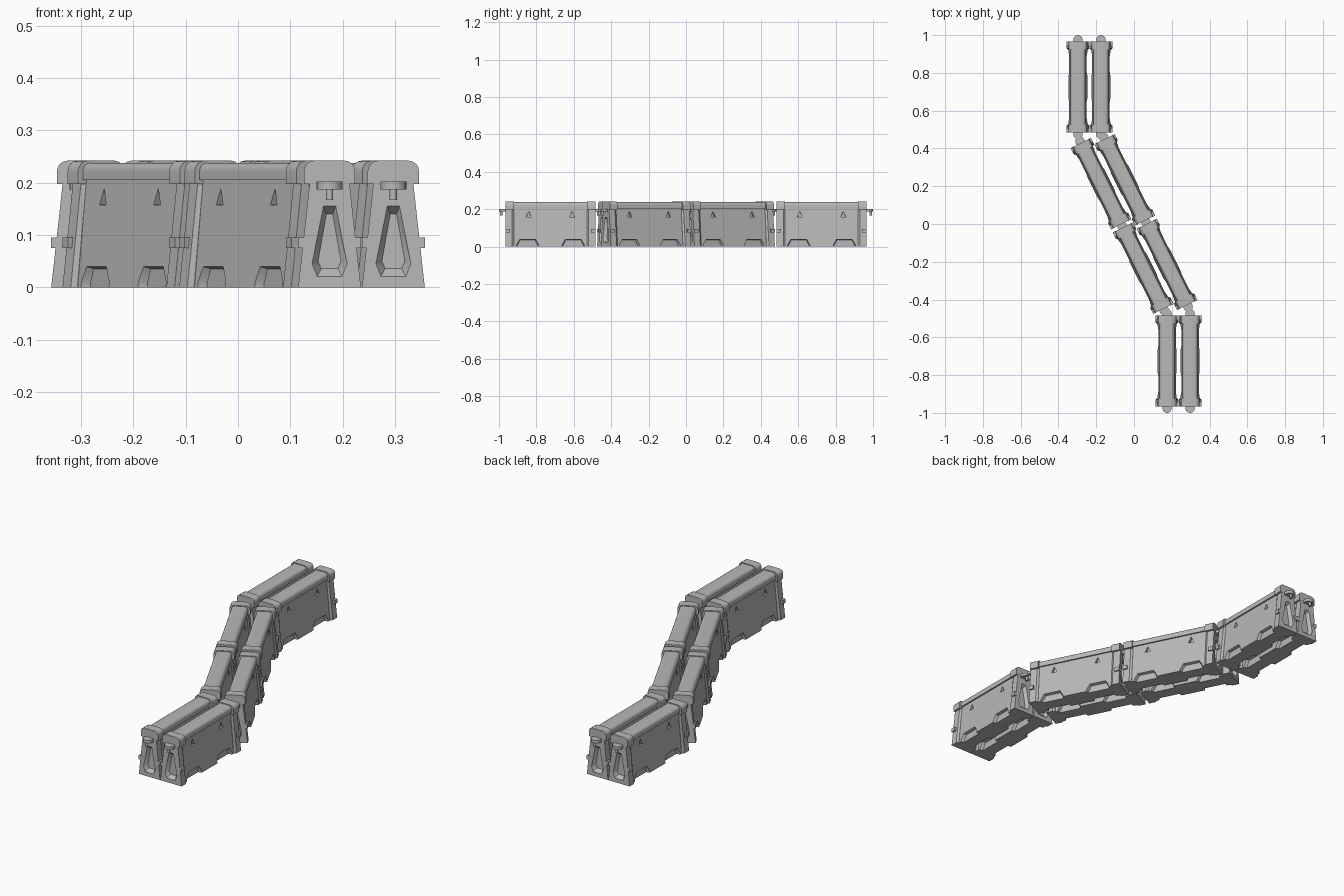
import bpy, bmesh, math
from mathutils import Matrix, Vector

cube = bpy.data.objects.get("Cube")
if cube:
    bpy.data.objects.remove(cube, do_unlink=True)

grey = bpy.data.materials.new("concrete grey")
grey.use_nodes = True
COLOUR = (0.48, 0.48, 0.48, 1)
grey.diffuse_color = COLOUR
grey.node_tree.nodes["Principled BSDF"].inputs["Base Color"].default_value = COLOUR

HALF, POST = 0.24, 0.045          # half length of a barrier, end post length


def loft(bm, first, second):
    """Closed solid between two matching rings of 3D points."""
    a = [bm.verts.new(p) for p in first]
    b = [bm.verts.new(p) for p in second]
    n = len(a)
    bm.faces.new(a)
    bm.faces.new(b[::-1])
    for i in range(n):
        j = (i + 1) % n
        bm.faces.new((a[j], a[i], b[i], b[j]))


def extrude_y(bm, profile, y0, y1):
    loft(bm, [(x, y0, z) for x, z in profile], [(x, y1, z) for x, z in profile])


def rounded_top(half, low, high, radius):
    """Cross-section with two rounded upper corners."""
    pts = [(-half, low), (half, low)]
    for cx, start in ((half - radius, 0), (radius - half, 90)):
        for k in range(5):
            a = math.radians(start + 22.5 * k)
            pts.append((cx + radius * math.cos(a), high - radius + radius * math.sin(a)))
    return pts


def slope(low_half, high_half, high):
    return [(-low_half, 0), (low_half, 0), (high_half, high), (-high_half, high)]


def finish(bm, name):
    bmesh.ops.recalc_face_normals(bm, faces=bm.faces[:])
    mesh = bpy.data.meshes.new(name)
    bm.to_mesh(mesh)
    bm.free()
    mesh.materials.append(grey)
    return mesh


def carve(mesh, cutter_mesh):
    """Cut one mesh with another and return the result."""
    base = bpy.data.objects.new("base", mesh)
    cutter = bpy.data.objects.new("cutter", cutter_mesh)
    cutter.hide_render = True
    for ob in (base, cutter):
        bpy.context.collection.objects.link(ob)
    mod = base.modifiers.new("recesses", 'BOOLEAN')
    mod.operation, mod.solver, mod.object = 'DIFFERENCE', 'EXACT', cutter
    graph = bpy.context.evaluated_depsgraph_get()
    result = bpy.data.meshes.new_from_object(base.evaluated_get(graph))
    result.name = mesh.name
    for ob in (base, cutter):
        bpy.data.objects.remove(ob, do_unlink=True)
    return result


def shrink(profile, factor, centre):
    return [(centre[0] + (u - centre[0]) * factor, centre[1] + (v - centre[1]) * factor)
            for u, v in profile]


# Sloped side panel with lifting slots and triangular pockets
bm = bmesh.new()
extrude_y(bm, slope(0.05, 0.031, 0.21), -HALF + 0.02, HALF - 0.02)
panel = finish(bm, "panel")
cut = bmesh.new()
slot = [(-0.062, -0.02), (0.062, -0.02), (0.062, 0.012), (0.045, 0.043),
        (-0.045, 0.043), (-0.062, 0.012)]
pocket = [(-0.015, 0.157), (0.015, 0.157), (0.0, 0.19)]
for side in (-1, 1):
    for end in (-1, 1):
        for shape, offset, outer, inner, centre in (
                (slot, 0.122, 0.06, 0.032, (0, -0.02)),
                (pocket, 0.116, 0.045, 0.022, (0, 0.168))):
            small = shrink(shape, 0.88, centre)
            loft(cut, [(side * outer, end * offset + u, v) for u, v in shape],
                 [(side * inner, end * offset + u, v) for u, v in small])
panel = carve(panel, finish(cut, "panel_cutter"))

# End posts with a tapered recess in the outer face
bm, cut = bmesh.new(), bmesh.new()
recess = [(-0.012, 0.156), (0.012, 0.156), (0.034, 0.045), (0.024, 0.02),
          (-0.024, 0.02), (-0.034, 0.045)]
deep = [(-0.006, 0.14), (0.006, 0.14), (0.022, 0.05), (0.016, 0.036),
        (-0.016, 0.036), (-0.022, 0.05)]
for end in (-1, 1):
    # inner side of each post is chamfered towards the panel
    extrude_y(bm, slope(0.06, 0.038, 0.2), end * HALF, end * (HALF - POST + 0.01))
    loft(bm, [(x, end * (HALF - POST + 0.01), z) for x, z in slope(0.06, 0.038, 0.2)],
         [(x, end * (HALF - POST), z) for x, z in slope(0.051, 0.032, 0.2)])
    loft(cut, [(x, end * (HALF + 0.001), z) for x, z in recess],
         [(x, end * (HALF - 0.018), z) for x, z in deep])
posts = carve(finish(bm, "end_posts"), finish(cut, "post_cutter"))

# The panel stops inside the posts, behind the recesses
# Rounded top rail
bm = bmesh.new()
extrude_y(bm, rounded_top(0.039, 0.205, 0.238, 0.016), -HALF + 0.02, HALF - 0.02)
rail = finish(bm, "top_rail")

# Rounded end caps
bm = bmesh.new()
for end in (-1, 1):
    extrude_y(bm, rounded_top(0.049, 0.197, 0.242, 0.02), end * HALF, end * (HALF - POST))
caps = finish(bm, "end_caps")

# Coupling hooks: round plate with a pin below
bm = bmesh.new()
for end in (-1, 1):
    for radius, low, high, y in ((0.025, 0.187, 0.202, HALF + 0.01),
                                 (0.007, 0.167, 0.19, HALF + 0.022)):
        bmesh.ops.create_cone(bm, cap_ends=True, segments=20, radius1=radius, radius2=radius,
                              depth=high - low,
                              matrix=Matrix.Translation((0, end * y, (low + high) / 2)))
hooks = finish(bm, "coupling_hooks")

# Small side latches on the posts
bm = bmesh.new()
for end in (-1, 1):
    for side in (-1, 1):
        bmesh.ops.create_cube(bm, size=1, matrix=Matrix.Translation(
            (side * 0.05, end * (HALF - 0.011), 0.085)) @ Matrix.Diagonal((0.02, 0.024, 0.02, 1)))
latches = finish(bm, "side_latches")

# Two parallel rows: straight ends joined by slanted middles
ANGLE = math.radians(26.5)
along = Vector((-math.sin(ANGLE), math.cos(ANGLE), 0))
places = []
for s in (-1, 1):
    for x in (0.175, 0.297):
        places.append((Vector((-s * x, s * 0.725, 0)), 0))
    for t in (-0.25, 0.25):
        places.append((Vector((s * 0.063, s * 0.01, 0)) + along * t, ANGLE))

created = []
for number, (place, turn) in enumerate(places, 1):
    for mesh in (panel, posts, rail, caps, hooks, latches):
        ob = bpy.data.objects.new(f"barrier_{number}_{mesh.name}", mesh)
        ob.matrix_world = Matrix.Translation(place) @ Matrix.Rotation(turn, 4, 'Z')
        bpy.context.collection.objects.link(ob)
        created.append(ob)

bpy.ops.object.select_all(action='DESELECT')
for ob in created[:6]:
    ob.select_set(True)
bpy.context.view_layer.objects.active = created[0]
bpy.ops.object.shade_smooth_by_angle(angle=math.radians(30))
